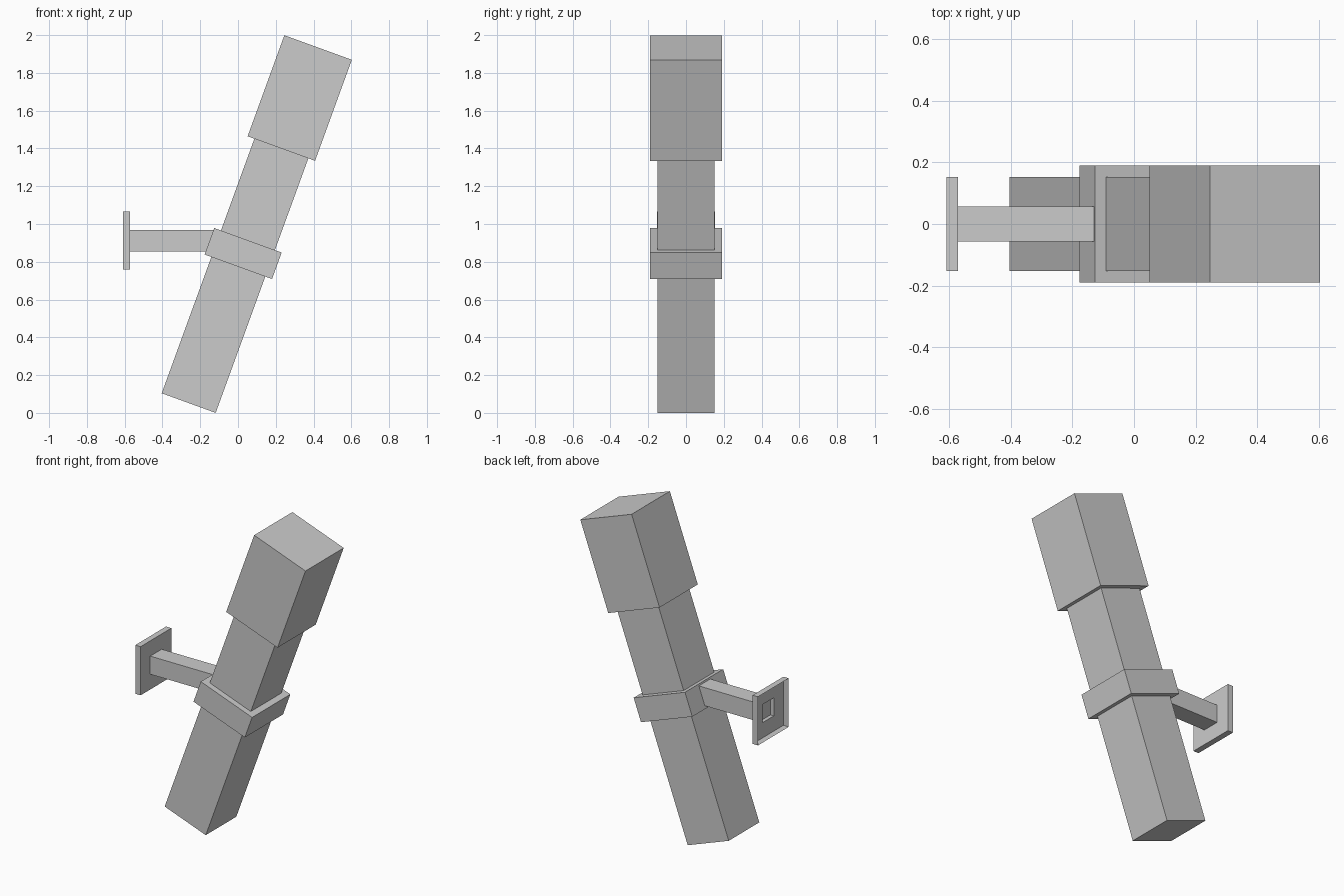
import bpy
import bmesh
import math
from mathutils import Matrix, Vector

if "Cube" in bpy.data.objects:
    bpy.data.objects.remove(bpy.data.objects["Cube"])


def finish(bm, name, recalc=True):
    if recalc:
        bmesh.ops.recalc_face_normals(bm, faces=bm.faces[:])
    mesh = bpy.data.meshes.new(name)
    bm.to_mesh(mesh)
    bm.free()
    obj = bpy.data.objects.new(name, mesh)
    bpy.context.collection.objects.link(obj)
    return obj


def loft_squares(name, rings, closed_start=True):
    """Skin square rings given as (distance along local z, half width)."""
    bm = bmesh.new()
    loops = []
    for d, h in rings:
        loops.append([bm.verts.new((x * h, y * h, d))
                      for x, y in ((-1, -1), (1, -1), (1, 1), (-1, 1))])
    for a, b in zip(loops, loops[1:]):
        for i in range(4):
            j = (i + 1) % 4
            bm.faces.new((a[i], a[j], b[j], b[i]))
    if closed_start:
        bm.faces.new(loops[0][::-1])
    bm.faces.new(loops[-1])
    return finish(bm, name, closed_start)


# Tilted post: shaft, clamp collar, upper shaft and head in one stepped skin
post = loft_squares("tilted_post", [
    (0.0, 0.152), (0.768, 0.152),
    (0.768, 0.19), (0.917, 0.19),
    (0.917, 0.152), (1.434, 0.152),
    (1.434, 0.19), (2.003, 0.19)])
post.matrix_world = (Matrix.Translation((-0.261, 0, 0.052))
                     @ Matrix.Rotation(math.radians(20), 4, 'Y'))

# Wall bracket axis runs along +x
along_x = (Matrix.Translation((-0.608, 0, 0.912))
           @ Matrix.Rotation(math.radians(90), 4, 'Y'))

# Wall plate (hollow at the back) stepping down to the arm
arm = loft_squares("wall_plate_and_arm", [
    (0.0, 0.153), (0.037, 0.153),
    (0.037, 0.057), (0.49, 0.057)], closed_start=False)
arm.matrix_world = along_x

# Small cap closing the arm just inside the plate
bm = bmesh.new()
bmesh.ops.create_grid(bm, x_segments=1, y_segments=1, size=0.057)
bmesh.ops.translate(bm, verts=bm.verts[:], vec=Vector((0, 0, 0.06)))
bmesh.ops.reverse_faces(bm, faces=bm.faces[:])
cap = finish(bm, "arm_end_cap", False)
cap.matrix_world = along_x
